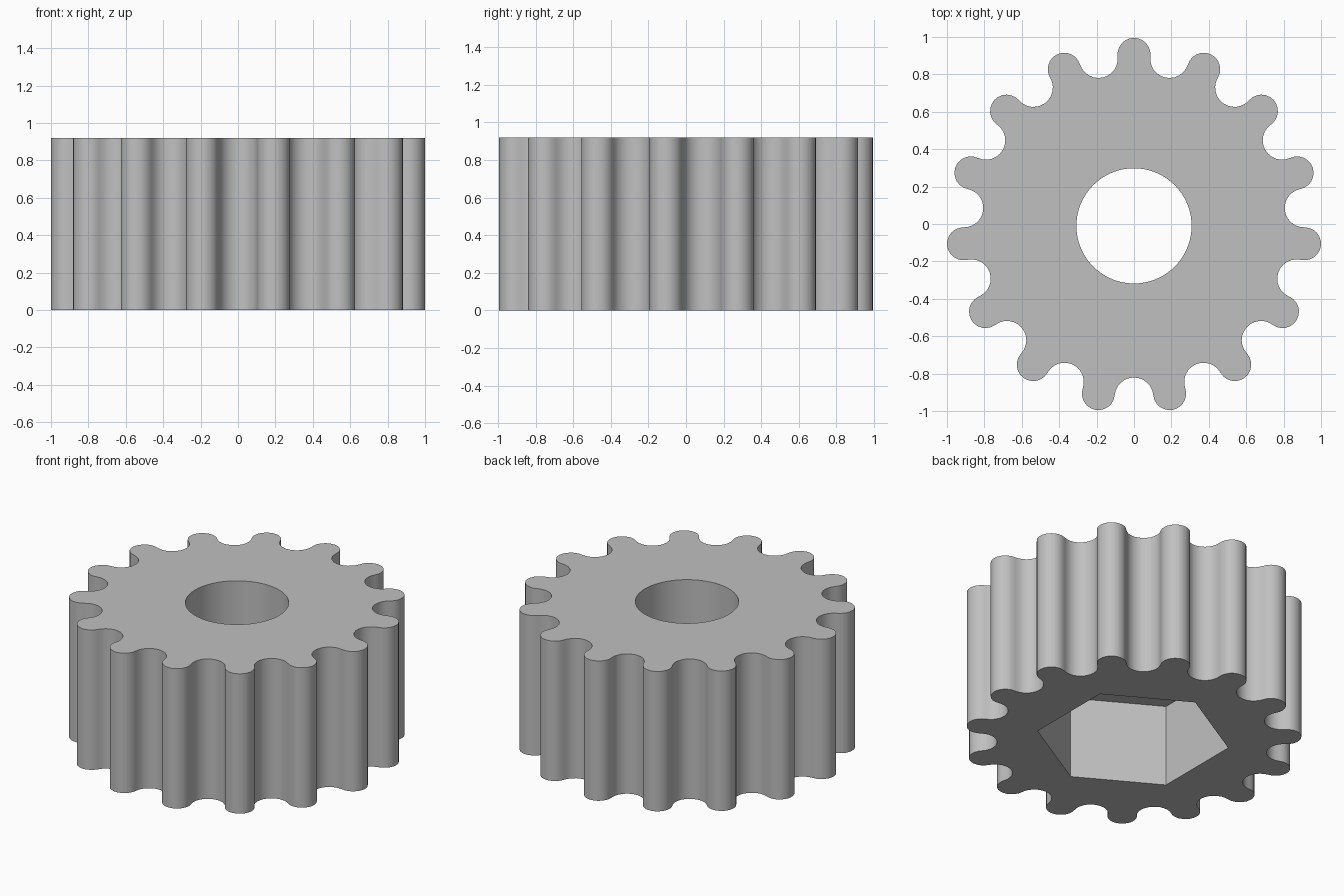
import bpy, bmesh, math

if "Cube" in bpy.data.objects:
    bpy.data.objects.remove(bpy.data.objects["Cube"])

TEETH = 15
HEIGHT = 0.92
POCKET = 0.54            # depth of the hexagonal pocket
TIP_R, TIP_PITCH = 0.088, 0.917
GAP_PITCH = 0.914
CENTRE_Y = -0.01         # odd tooth count shifts the axis off the box centre
STEPS = 12


def circle(n, r, start=math.pi / 2):
    return [(r * math.cos(start + i * math.tau / n),
             r * math.sin(start + i * math.tau / n)) for i in range(n)]


def gear_outline():
    """Round tips and round gaps meeting in tangent."""
    half = math.pi / TEETH
    dx = GAP_PITCH * math.cos(half) - TIP_PITCH
    dy = GAP_PITCH * math.sin(half)
    gap_r = math.hypot(dx, dy) - TIP_R
    sweep = math.atan2(dy, dx)            # tip direction towards the gap centre
    gap_start = sweep + math.pi - half    # the same line seen from the gap
    pts = []
    for t in range(TEETH):
        a = math.pi / 2 + t * 2 * half
        g = a + half
        for i in range(STEPS):            # convex tip
            d = a - sweep + 2 * sweep * i / STEPS
            pts.append((TIP_PITCH * math.cos(a) + TIP_R * math.cos(d),
                        TIP_PITCH * math.sin(a) + TIP_R * math.sin(d)))
        span = 2 * (gap_start - math.pi)
        for i in range(STEPS):            # concave gap
            d = g + gap_start - span * i / STEPS
            pts.append((GAP_PITCH * math.cos(g) + gap_r * math.cos(d),
                        GAP_PITCH * math.sin(g) + gap_r * math.sin(d)))
    return pts


bm = bmesh.new()


def ring(pts, z):
    vs = [bm.verts.new((x, y + CENTRE_Y, z)) for x, y in pts]
    es = [bm.edges.new((v, vs[(i + 1) % len(vs)])) for i, v in enumerate(vs)]
    return vs, es


def wall(a, b):
    n = len(a[0])
    for i in range(n):
        j = (i + 1) % n
        bm.faces.new((a[0][i], a[0][j], b[0][j], b[0][i]))


def cap(a, b, nz):
    bmesh.ops.triangle_fill(bm, use_beauty=True, use_dissolve=False,
                            edges=a[1] + b[1], normal=(0, 0, nz))


outline, hexagon, bore = gear_outline(), circle(6, 0.577), circle(72, 0.308)

# Toothed outside
outer_low, outer_top = ring(outline, 0), ring(outline, HEIGHT)
# Hexagonal pocket and round bore above it
hex_low, hex_top = ring(hexagon, 0), ring(hexagon, POCKET)
bore_low, bore_top = ring(bore, POCKET), ring(bore, HEIGHT)

cap(outer_top, bore_top, 1)
cap(outer_low, hex_low, -1)
cap(hex_top, bore_low, -1)
wall(outer_low, outer_top)
wall(hex_low, hex_top)
wall(bore_low, bore_top)
bmesh.ops.recalc_face_normals(bm, faces=bm.faces[:])

mesh = bpy.data.meshes.new("gear")
bm.to_mesh(mesh)
bm.free()
gear = bpy.data.objects.new("gear", mesh)
bpy.context.collection.objects.link(gear)

grey = bpy.data.materials.new("grey")
grey.diffuse_color = (0.53, 0.53, 0.53, 1)
grey.use_nodes = True
grey.node_tree.nodes["Principled BSDF"].inputs["Base Color"].default_value = grey.diffuse_color
mesh.materials.append(grey)

bpy.context.view_layer.objects.active = gear
gear.select_set(True)
bpy.ops.object.shade_smooth_by_angle(angle=math.radians(30))
